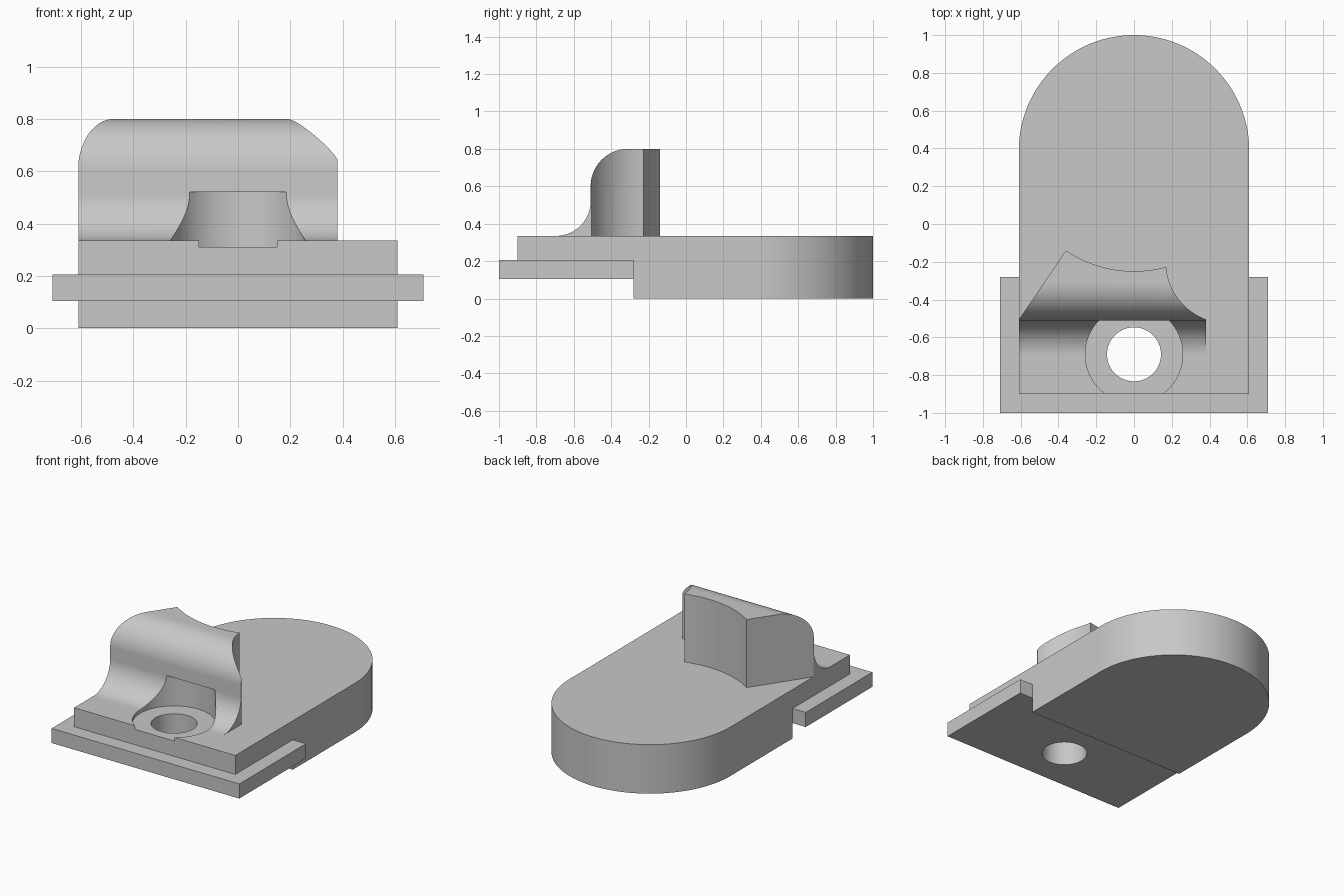
import bpy
from math import cos, sin, radians, atan2, pi

default = bpy.data.objects.get("Cube")
if default:
    bpy.data.objects.remove(default, do_unlink=True)

grey = bpy.data.materials.new("plain_grey")
grey.use_nodes = True
COLOUR = (0.58, 0.58, 0.58, 1)
grey.diffuse_color = COLOUR
grey.node_tree.nodes["Principled BSDF"].inputs["Base Color"].default_value = COLOUR


def arc(cx, cy, r, start, end, steps=24):
    """Points on an arc, angles in radians."""
    return [(cx + r * cos(start + (end - start) * i / steps),
             cy + r * sin(start + (end - start) * i / steps)) for i in range(steps + 1)]


def prism(name, pts, lo, hi, axis="z"):
    """Extrude an outline: (x, y) along z, or (y, z) along x."""
    place = (lambda a, b, h: (a, b, h)) if axis == "z" else (lambda a, b, h: (h, a, b))
    n = len(pts)
    verts = [place(a, b, h) for h in (lo, hi) for a, b in pts]
    faces = [list(range(n))[::-1], list(range(n, 2 * n))]
    faces += [(i, (i + 1) % n, n + (i + 1) % n, n + i) for i in range(n)]
    mesh = bpy.data.meshes.new(name)
    mesh.from_pydata(verts, [], faces)
    mesh.materials.append(grey)
    obj = bpy.data.objects.new(name, mesh)
    bpy.context.collection.objects.link(obj)
    return obj


def rect(x, y0, y1):
    return [(-x, y0), (x, y0), (x, y1), (-x, y1)]


def boolean(obj, cutter, operation="DIFFERENCE"):
    mod = obj.modifiers.new("cut", "BOOLEAN")
    mod.operation = operation
    mod.solver = "EXACT"
    mod.object = cutter
    cutter.hide_render = True
    bpy.context.view_layer.objects.active = obj
    bpy.ops.object.modifier_apply(modifier=mod.name)


TOP, HALF, STEP_Y = 0.335, 0.61, -0.28
CENTRE_Y = 0.39
HOLE_Y = -0.69

# Round-ended body, stepped up at the front where it rests on the flange
outline = [(-HALF, -0.9), (HALF, -0.9)] + arc(0, CENTRE_Y, HALF, 0, pi, 64)
body = prism("body", outline, 0, TOP)
notch = prism("notch_cutter", rect(0.9, -1.2, STEP_Y), -0.2, 0.205)
boolean(body, notch)

# Wide mounting flange
flange = prism("flange", rect(0.71, -1.0, STEP_Y), 0.105, 0.205)

# Raised grip: side profile with a foot fillet and rounded top edge
profile = arc(-0.695, 0.52, 0.185, -pi / 2, 0)
profile += arc(-0.31, 0.6, 0.2, pi, pi / 2)
profile += [(0.1, 0.8), (0.1, TOP)]
grip = prism("grip", profile, -0.8, 0.6, "x")

# Grip plan: slanted left flank, hollow back and scooped right flank
back_r = 0.644
plan = [(-HALF, -0.8), (-HALF, -0.507)]
plan += arc(0, 0.394, back_r, atan2(-0.534, -0.36), atan2(-0.622, 0.17))
plan += arc(0.493, -0.201, 0.324, pi + radians(5), pi + radians(69.6))
plan += [(0.38, -0.507), (0.38, -0.8)]
plan_cutter = prism("plan_cutter", plan[::-1], 0.2, 1.0)
boolean(grip, plan_cutter, "INTERSECT")

# Screw hole and its counterbore, which undercuts the grip
bore = prism("counterbore_cutter", arc(0, HOLE_Y, 0.258, 0, 2 * pi, 72)[:-1], 0.31, 0.52)
hole = prism("hole_cutter", arc(0, HOLE_Y, 0.143, 0, 2 * pi, 64)[:-1], -0.1, 0.45)
for part in (body, grip):
    boolean(part, bore)
for part in (body, flange):
    boolean(part, hole)

for cutter in (notch, plan_cutter, bore, hole):
    bpy.data.objects.remove(cutter, do_unlink=True)

# Smooth curves, crisp edges
bpy.ops.object.select_all(action="DESELECT")
for part in (body, flange, grip):
    part.select_set(True)
bpy.context.view_layer.objects.active = body
bpy.ops.object.shade_smooth_by_angle(angle=radians(25))
